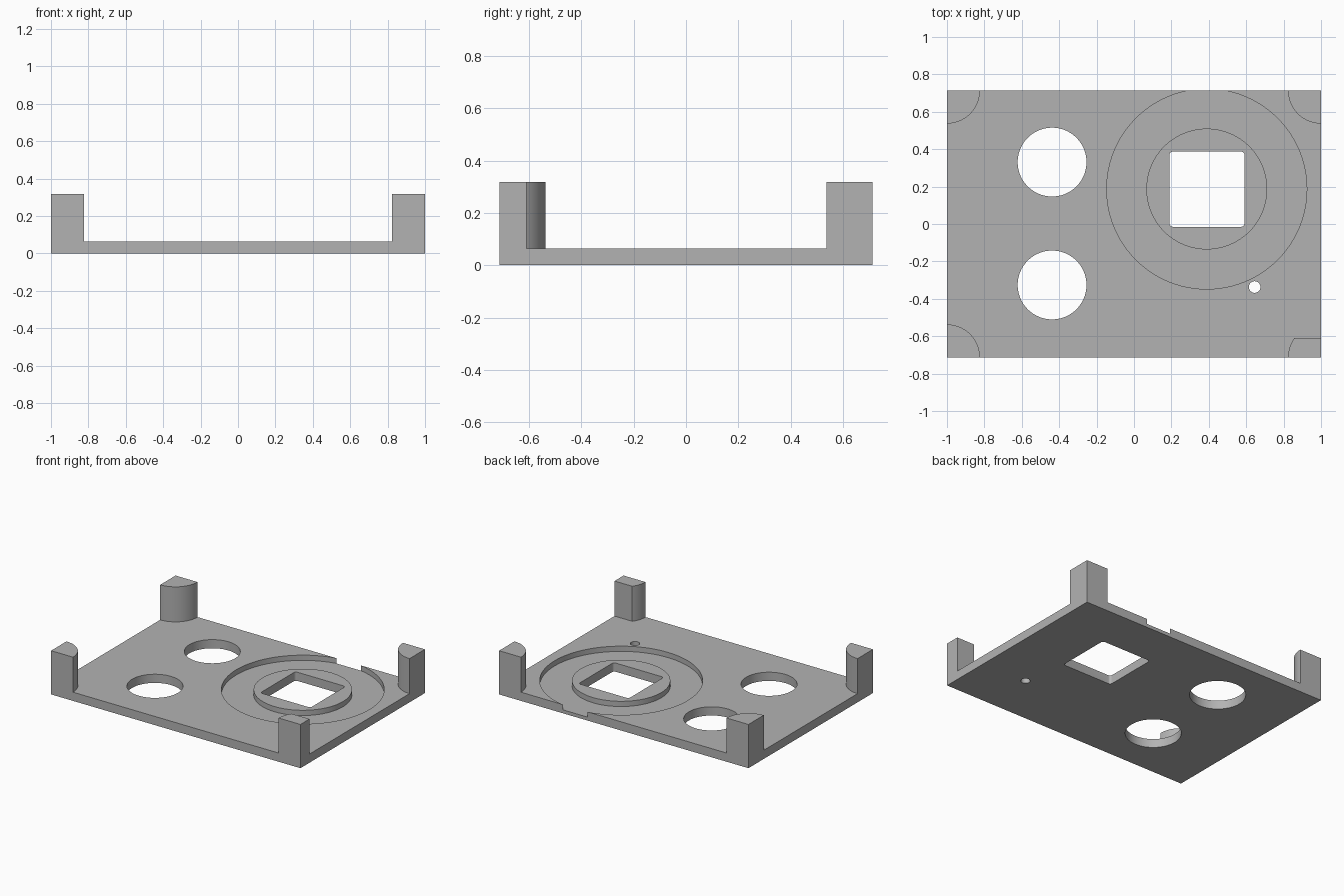
import bpy
import bmesh
from math import sin, cos, pi, radians, asin

if "Cube" in bpy.data.objects:
    bpy.data.objects.remove(bpy.data.objects["Cube"], do_unlink=True)

HX, HY = 1.0, 0.713          # half size of the plate
PLATE_TOP, POST_TOP = 0.063, 0.317
GROOVE_FLOOR = 0.025
POST_R = 0.176

grey = bpy.data.materials.new("plain grey")
grey.use_nodes = True
grey.diffuse_color = (0.45, 0.45, 0.45, 1)
grey.node_tree.nodes["Principled BSDF"].inputs["Base Color"].default_value = (0.45, 0.45, 0.45, 1)


def arc(cx, cy, r, start=0.0, end=2 * pi, steps=96):
    """Points along an arc, both ends included."""
    return [(cx + r * cos(start + (end - start) * i / steps),
             cy + r * sin(start + (end - start) * i / steps)) for i in range(steps + 1)]


def circle(cx, cy, r):
    return arc(cx, cy, r)[:-1]


def rounded_square(cx, cy, half, r):
    points = []
    for k, (sx, sy) in enumerate([(1, 1), (-1, 1), (-1, -1), (1, -1)]):
        points += arc(cx + sx * (half - r), cy + sy * (half - r), r,
                      k * pi / 2, (k + 1) * pi / 2, 6)
    return points


def extrude(name, outline, z0, z1):
    """Solid prism from a flat outline."""
    bm = bmesh.new()
    face = bm.faces.new([bm.verts.new((x, y, z0)) for x, y in outline])
    top = bmesh.ops.extrude_face_region(bm, geom=[face])["geom"]
    bmesh.ops.translate(bm, vec=(0, 0, z1 - z0),
                        verts=[g for g in top if isinstance(g, bmesh.types.BMVert)])
    bmesh.ops.recalc_face_normals(bm, faces=bm.faces)
    mesh = bpy.data.meshes.new(name)
    bm.to_mesh(mesh)
    bm.free()
    mesh.materials.append(grey)
    obj = bpy.data.objects.new(name, mesh)
    bpy.context.collection.objects.link(obj)
    return obj


def select(obj):
    bpy.ops.object.select_all(action="DESELECT")
    obj.select_set(True)
    bpy.context.view_layer.objects.active = obj


def cut(target, cutter):
    """Subtract the cutter, then discard it."""
    mod = target.modifiers.new("cut", "BOOLEAN")
    mod.operation = "DIFFERENCE"
    mod.solver = "EXACT"
    mod.object = cutter
    select(target)
    bpy.ops.object.modifier_apply(modifier=mod.name)
    bpy.data.objects.remove(cutter, do_unlink=True)


# Base plate
plate = extrude("base_plate", [(-HX, -HY), (HX, -HY), (HX, HY), (-HX, HY)], 0, PLATE_TOP)

# Ring groove that just breaks through the back edge
ring = extrude("groove_cutter", circle(0.389, 0.187, 0.535), GROOVE_FLOOR, 0.2)
cut(ring, extrude("island_cutter", circle(0.389, 0.187, 0.323), -0.1, 0.3))
cut(plate, ring)

# Through holes: two large round, one small round, one square
for x, y, r in [(-0.438, 0.331, 0.184), (-0.438, -0.326, 0.184), (0.645, -0.337, 0.031)]:
    cut(plate, extrude("hole_cutter", circle(x, y, r), -0.1, 0.2))
cut(plate, extrude("square_cutter", rounded_square(0.39, 0.186, 0.201, 0.018), -0.1, 0.2))

# Quarter-round corner posts; the front left one is trimmed flat
parts = [plate]
corners = {"back_left_post": (1, 1, 180), "back_right_post": (-1, 1, 270),
           "front_right_post": (-1, -1, 0), "front_left_post": (1, -1, 90)}
for name, (sx, sy, angle) in corners.items():
    cx, cy, a = sx * HX, sy * HY, radians(angle)
    if name == "front_left_post":
        depth = 0.104
        outline = [(cx, cy), (cx, cy + depth)]
        outline += arc(cx, cy, POST_R, pi - asin(depth / POST_R), pi, 16)
    else:
        outline = [(cx, cy)] + arc(cx, cy, POST_R, a, a + pi / 2, 24)
    parts.append(extrude(name, outline, PLATE_TOP, POST_TOP))

# Smooth round walls, crisp edges
for obj in parts:
    select(obj)
    bpy.ops.object.shade_smooth_by_angle(angle=radians(30))
